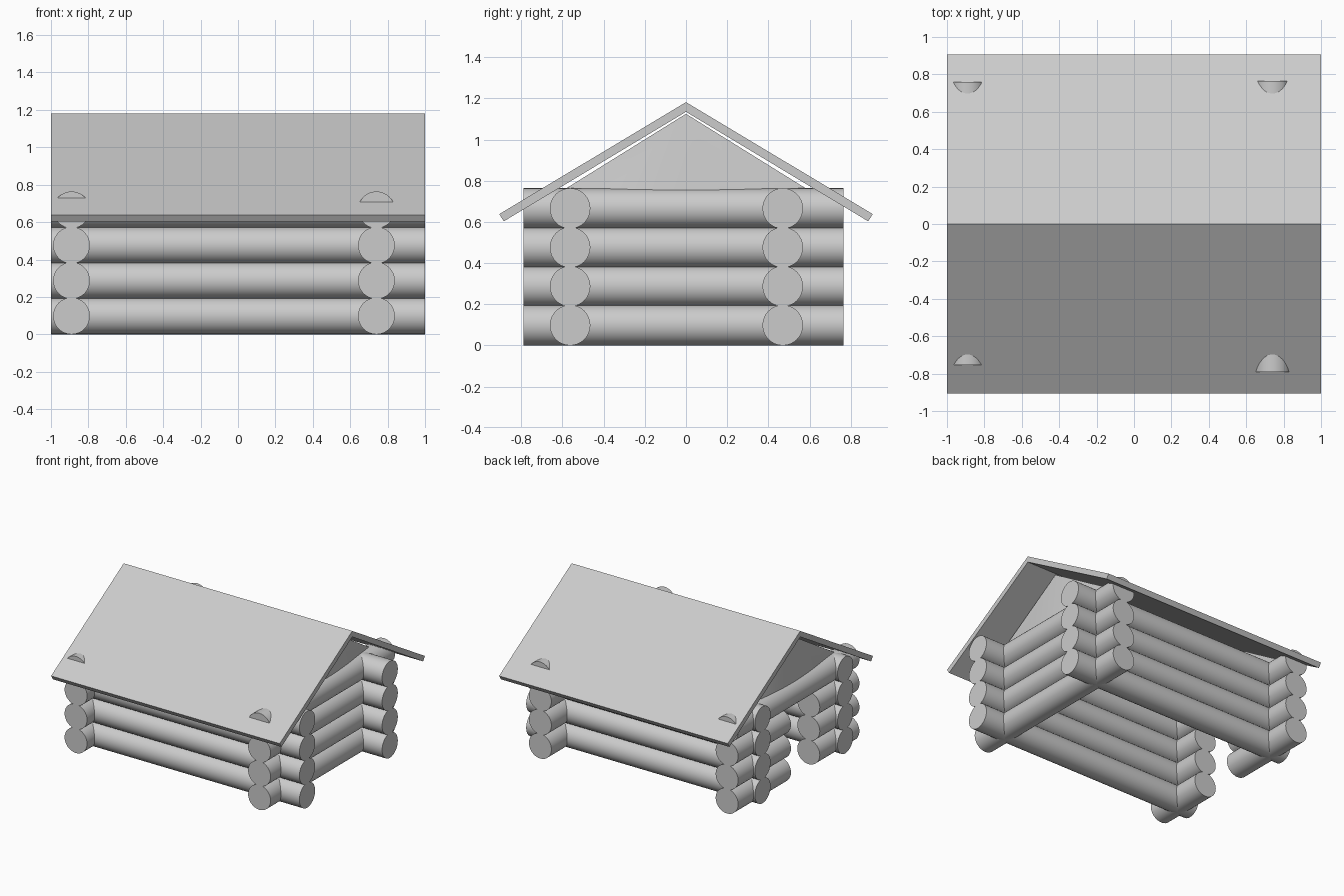
import bpy, bmesh
from math import pi
from mathutils import Matrix, Vector

if "Cube" in bpy.data.objects:
    bpy.data.objects.remove(bpy.data.objects["Cube"])

R, PITCH = 0.0985, 0.189            # log radius and vertical spacing
LEFT, RIGHT = -0.89, 0.74           # cross wall positions in x
FRONT, BACK = -0.563, 0.47          # long wall positions in y


def finish(name, bm, smooth=False):
    bmesh.ops.recalc_face_normals(bm, faces=bm.faces)
    mesh = bpy.data.meshes.new(name)
    bm.to_mesh(mesh)
    bm.free()
    ob = bpy.data.objects.new(name, mesh)
    bpy.context.collection.objects.link(ob)
    if smooth:
        bpy.ops.object.select_all(action='DESELECT')
        ob.select_set(True)
        bpy.context.view_layer.objects.active = ob
        bpy.ops.object.shade_smooth_by_angle(angle=0.7)
    return ob


def log(name, axis, a, b, other, row):
    """Capped cylinder from a to b along axis, in the given row of the wall."""
    bm = bmesh.new()
    mid, z = (a + b) / 2, R + row * PITCH
    if axis == 'X':
        m = Matrix.Translation((mid, other, z)) @ Matrix.Rotation(pi / 2, 4, 'Y')
    else:
        m = Matrix.Translation((other, mid, z)) @ Matrix.Rotation(pi / 2, 4, 'X')
    bmesh.ops.create_cone(bm, cap_ends=True, segments=32, radius1=R, radius2=R,
                          depth=b - a, matrix=m)
    finish(name, bm, True)


# Log walls, with a doorway in the lower three rows of the left wall
for row in range(4):
    log(f"front_log_{row}", 'X', -1, 1, FRONT, row)
    log(f"back_log_{row}", 'X', -1, 1, BACK, row)
    log(f"right_log_{row}", 'Y', -0.79, 0.765, RIGHT, row)
    if row < 3:
        log(f"left_log_front_{row}", 'Y', -0.755, -0.26, LEFT, row)
        log(f"left_log_back_{row}", 'Y', 0.10, 0.76, LEFT, row)
    else:
        log("door_lintel_log", 'Y', -0.755, 0.76, LEFT, row)

# Roof: chevron profile extruded along x
profile = [(-0.907, 0.638), (0, 1.182), (0.907, 0.638),
           (0.885, 0.603), (0, 1.135), (-0.885, 0.603)]
bm = bmesh.new()
ends = [[bm.verts.new((x, y, z)) for y, z in profile] for x in (-1, 1)]
for e in ends:
    bm.faces.new((e[0], e[1], e[4], e[5]))
    bm.faces.new((e[1], e[2], e[3], e[4]))
for i in range(6):
    j = (i + 1) % 6
    bm.faces.new((ends[0][i], ends[0][j], ends[1][j], ends[1][i]))
finish("roof", bm)


# Gables: flat inside, bowed gently outward at the foot
def gable(name, x, out):
    bm = bmesh.new()
    n, half = 12, 0.6
    apex = bm.verts.new((x, 0, 1.125))
    outer, inner = [], []
    for i in range(n + 1):
        t = 2 * i / n - 1
        z = 0.752 if i in (0, n) else 0.72
        v = bm.verts.new((x, t * half, z))
        inner.append(v)
        outer.append(v if i in (0, n) else
                     bm.verts.new((x + out * 0.046 * (1 - t * t), t * half, z)))
    for i in range(n):
        bm.faces.new((apex, outer[i], outer[i + 1]))
        bm.faces.new((apex, inner[i + 1], inner[i]))
        quad = list(dict.fromkeys((outer[i], inner[i], inner[i + 1], outer[i + 1])))
        bm.faces.new(quad)
    finish(name, bm, True)


gable("right_gable", RIGHT, 1)
gable("left_gable", LEFT, -1)
